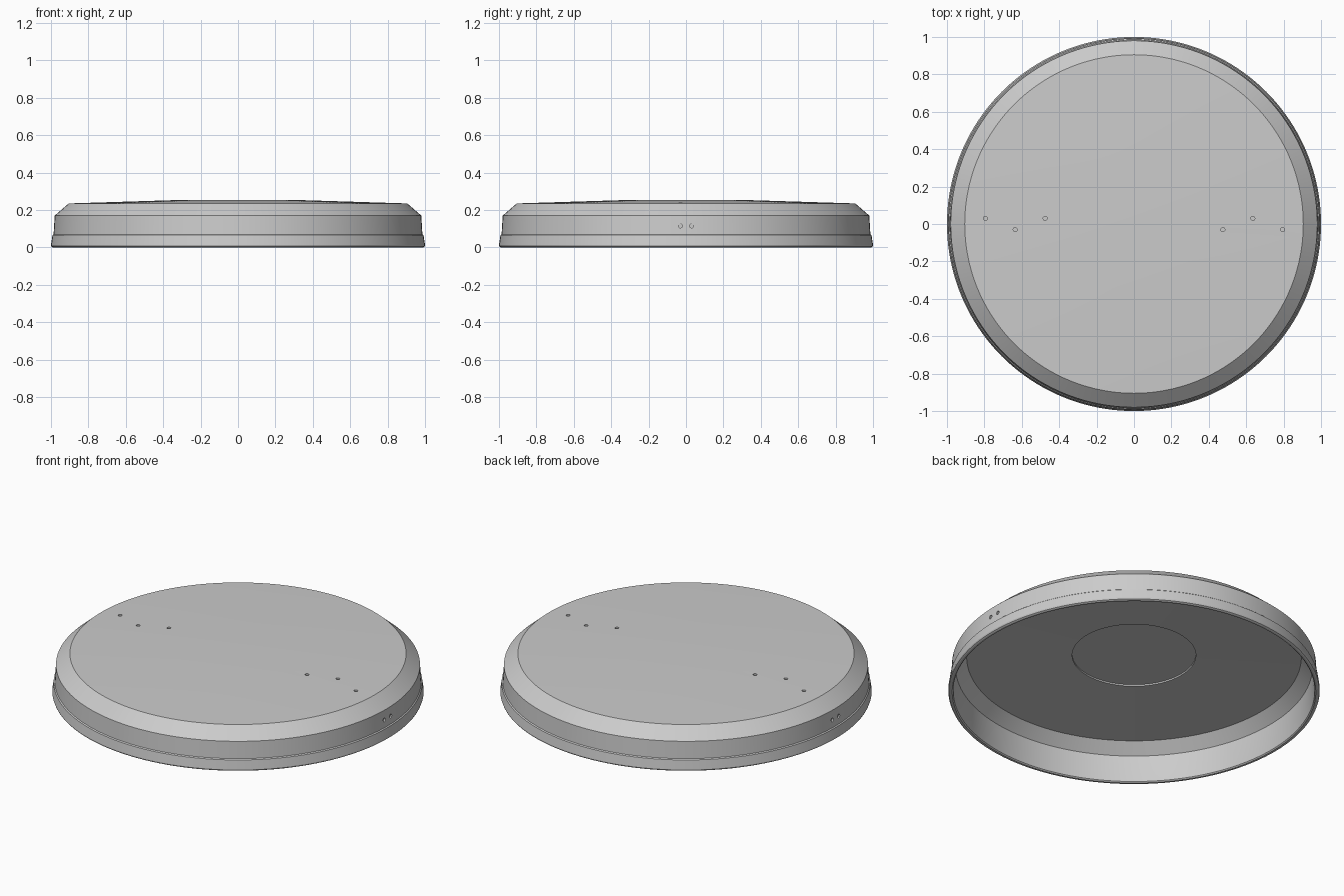
import bpy, bmesh, math
from mathutils import Vector, Matrix

if "Cube" in bpy.data.objects:
    bpy.data.objects.remove(bpy.data.objects["Cube"])

SEGMENTS = 160

# Lid half-section (radius, height): outer skin from the top centre, then inner skin
PROFILE = [
    (0, 0.252), (0.36, 0.252), (0.905, 0.235), (0.98, 0.17), (0.986, 0.07),
    (0.992, 0.065), (1.0, 0.012), (0.997, 0.004), (0.99, 0.0),
    (0.979, 0.0), (0.973, 0.006), (0.966, 0.065), (0.961, 0.157),
    (0.901, 0.217), (0.333, 0.229), (0.333, 0.238), (0, 0.238),
]


def new_object(name, bm):
    mesh = bpy.data.meshes.new(name)
    bmesh.ops.recalc_face_normals(bm, faces=bm.faces)
    bm.to_mesh(mesh)
    bm.free()
    obj = bpy.data.objects.new(name, mesh)
    bpy.context.collection.objects.link(obj)
    return obj


def revolve(name, profile):
    bm = bmesh.new()
    verts = [bm.verts.new((r, 0, z)) for r, z in profile]
    edges = [bm.edges.new(pair) for pair in zip(verts, verts[1:])]
    bmesh.ops.spin(bm, geom=verts + edges, cent=(0, 0, 0), axis=(0, 0, 1),
                   angle=math.tau, steps=SEGMENTS)
    bmesh.ops.remove_doubles(bm, verts=bm.verts, dist=0.0001)
    bmesh.ops.dissolve_degenerate(bm, edges=bm.edges, dist=0.0001)
    return new_object(name, bm)


def add_pin(bm, centre, axis, depth, radius=0.011):
    turn = Vector(axis).to_track_quat('Z', 'Y').to_matrix().to_4x4()
    bmesh.ops.create_cone(bm, cap_ends=True, segments=16, radius1=radius,
                          radius2=radius, depth=depth,
                          matrix=Matrix.Translation(centre) @ turn)


lid = revolve("lid_shell", PROFILE)

# Shallow blind holes in the top and the side wall, repeated by a half turn
bm = bmesh.new()
for s in (1, -1):
    for x, y in ((0.475, -0.03), (0.635, 0.03), (0.795, -0.03)):
        surface = 0.252 - (x - 0.36) * 0.017 / 0.545
        add_pin(bm, (s * x, s * y, surface), (0, 0, 1), 0.018)
    for y in (-0.03, 0.03):
        add_pin(bm, (s * 0.983, y, 0.115), (s, 0, 0), 0.018)
cutter = new_object("hole_cutter", bm)
cutter.hide_render = True

cut = lid.modifiers.new("holes", 'BOOLEAN')
cut.operation = 'DIFFERENCE'
cut.solver = 'EXACT'
cut.object = cutter

bpy.context.view_layer.objects.active = lid
lid.select_set(True)
bpy.ops.object.modifier_apply(modifier=cut.name)
bpy.data.objects.remove(cutter)
bpy.ops.object.shade_smooth_by_angle(angle=math.radians(20))
